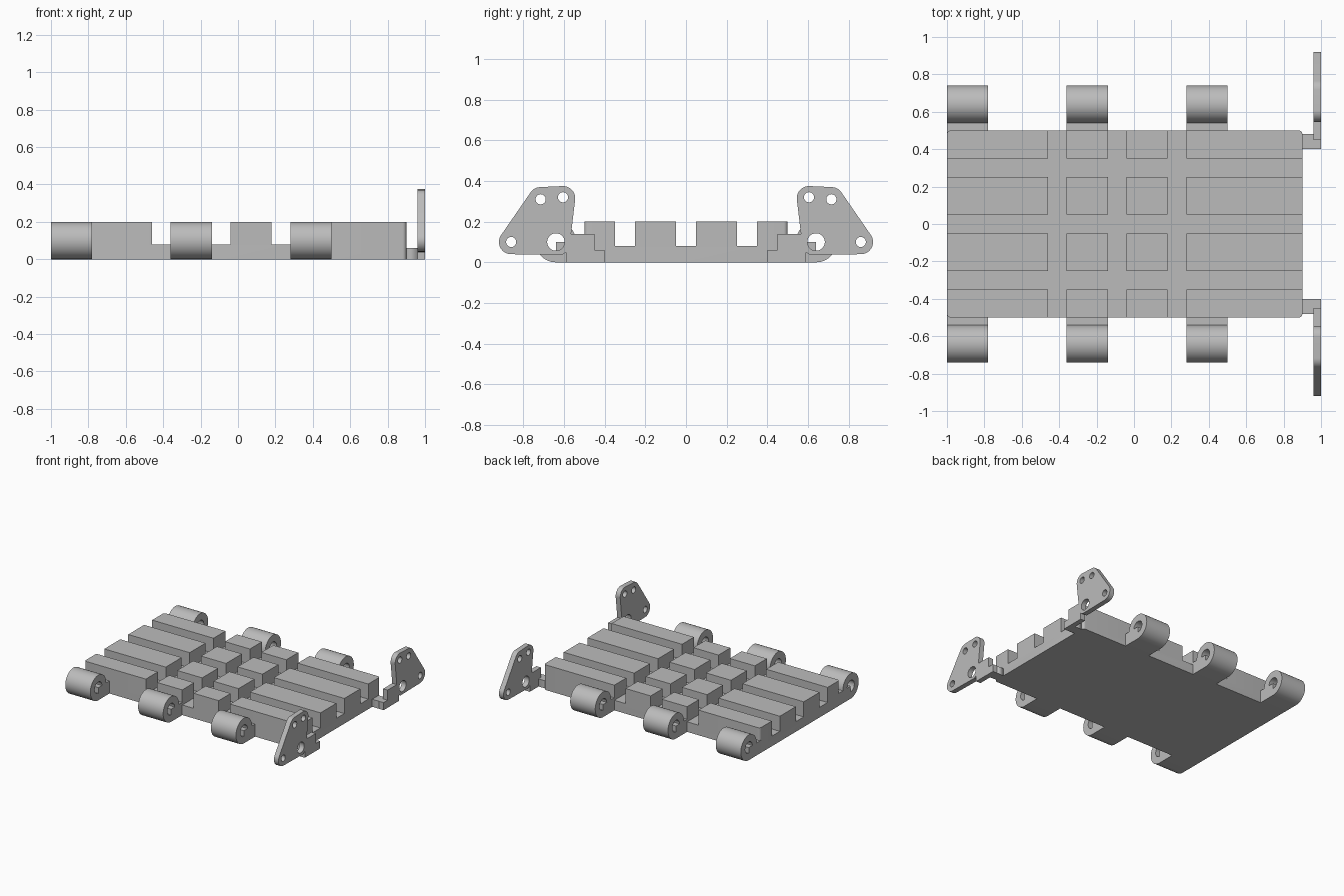
import bpy, bmesh, math
from mathutils import Matrix

cube = bpy.data.objects.get("Cube")
if cube:
    bpy.data.objects.remove(cube)

grey = bpy.data.materials.new("plain_grey")
grey.use_nodes = True
COLOUR = (0.5, 0.5, 0.5, 1)
grey.diffuse_color = COLOUR
grey.node_tree.nodes["Principled BSDF"].inputs["Base Color"].default_value = COLOUR

# Maps a profile drawn in (y, z) to the world, extruded along x
SIDEWAYS = Matrix(((0, 0, 1, 0), (1, 0, 0, 0), (0, 1, 0, 0), (0, 0, 0, 1)))


def arc(cx, cy, r, start, end, steps=16):
    angles = [math.radians(start + (end - start) * i / steps) for i in range(steps + 1)]
    return [(cx + r * math.cos(a), cy + r * math.sin(a)) for a in angles]


def circle(cx, cy, r):
    return arc(cx, cy, r, 0, 348.75, 31)


def extrude(name, loops, low, high, matrix):
    """Solid from an outline followed by hole loops."""
    curve = bpy.data.curves.new(name, "CURVE")
    curve.dimensions, curve.fill_mode = "2D", "BOTH"
    curve.extrude = (high - low) / 2
    for points in loops:
        spline = curve.splines.new("POLY")
        spline.points.add(len(points) - 1)
        for p, (a, b) in zip(spline.points, points):
            p.co = (a, b, 0, 1)
        spline.use_cyclic_u = True
    helper = bpy.data.objects.new("helper", curve)
    bpy.context.collection.objects.link(helper)
    bpy.context.view_layer.update()
    evaluated = helper.evaluated_get(bpy.context.evaluated_depsgraph_get())
    mesh = bpy.data.meshes.new_from_object(evaluated)
    bpy.data.objects.remove(helper)
    bm = bmesh.new()
    bm.from_mesh(mesh)
    bmesh.ops.remove_doubles(bm, verts=bm.verts, dist=1e-5)
    bm.transform(matrix @ Matrix.Translation((0, 0, (low + high) / 2)))
    bmesh.ops.recalc_face_normals(bm, faces=bm.faces)
    bm.to_mesh(mesh)
    bm.free()
    mesh.materials.clear()
    mesh.materials.append(grey)
    obj = bpy.data.objects.new(name, mesh)
    bpy.context.collection.objects.link(obj)
    return obj


def box(name, x0, x1, y0, y1, z0, z1):
    return extrude(name, [[(x0, y0), (x1, y0), (x1, y1), (x0, y1)]], z0, z1, Matrix())


def smooth(obj):
    bpy.ops.object.select_all(action="DESELECT")
    obj.select_set(True)
    bpy.context.view_layer.objects.active = obj
    bpy.ops.object.shade_smooth_by_angle(angle=math.radians(30))


# Slab with rounded corners
r = 0.02
outline = (arc(0.9 - r, 0.5 - r, r, 0, 90, 6) + arc(-1 + r, 0.5 - r, r, 90, 180, 6)
           + arc(-1 + r, -0.5 + r, r, 180, 270, 6) + arc(0.9 - r, -0.5 + r, r, 270, 360, 6))
slab = extrude("grooved_slab", [outline], 0, 0.2, Matrix())

# Channels cut in both directions leave the raised blocks
cutters = [box("channel_cutter", -1.2, 1.2, y - 0.05, y + 0.05, 0.08, 0.3) for y in (-0.3, 0, 0.3)]
cutters += [box("channel_cutter", x - 0.05, x + 0.05, -0.7, 0.7, 0.08, 0.3) for x in (-0.41, -0.09, 0.23)]
for cutter in cutters:
    cut = slab.modifiers.new("channel", "BOOLEAN")
    cut.operation, cut.solver, cut.object = "DIFFERENCE", "EXACT", cutter
bpy.context.view_layer.objects.active = slab
for cut in list(slab.modifiers):
    bpy.ops.object.modifier_apply(modifier=cut.name)
for cutter in cutters:
    bpy.data.objects.remove(cutter)
smooth(slab)

# Hinge lug: ring with a square foot filling one quarter of its bore
lug_outline = [(0.48, 0.1), (0.48, 0)] + arc(0.64, 0.1, 0.1, -90, 180, 36)
lug_bore = [(0.64, 0.1)] + arc(0.64, 0.1, 0.045, -90, 180, 24)

# Ear plate: rounded triangle on a stepped foot
ear_outline = ([(0.4, 0), (0.59, 0), (0.59, 0.05), (0.61, 0.036)]
               + arc(0.86, 0.1, 0.06, -90, 35) + arc(0.715, 0.31, 0.06, 35, 87)
               + arc(0.605, 0.315, 0.06, 87, 187)
               + [(0.563, 0.16), (0.565, 0.14), (0.45, 0.14), (0.45, 0.06), (0.4, 0.06)])
ear_holes = [circle(0.86, 0.1, 0.025), circle(0.715, 0.31, 0.025),
             circle(0.605, 0.32, 0.025), circle(0.64, 0.1, 0.043)]

for side, label in ((-1, "front"), (1, "back")):
    flip = Matrix.Scale(side, 4, (0, 1, 0)) @ SIDEWAYS
    for x in (-1, -0.36, 0.28):
        smooth(extrude(label + "_hinge_lug", [lug_outline, lug_bore], x, x + 0.22, flip))
    smooth(extrude(label + "_ear_plate", [ear_outline] + ear_holes, 0.96, 1.0, flip))
    y0, y1 = sorted((side * 0.4, side * 0.48))
    box(label + "_ear_tab", 0.89, 0.96, y0, y1, 0, 0.06)
